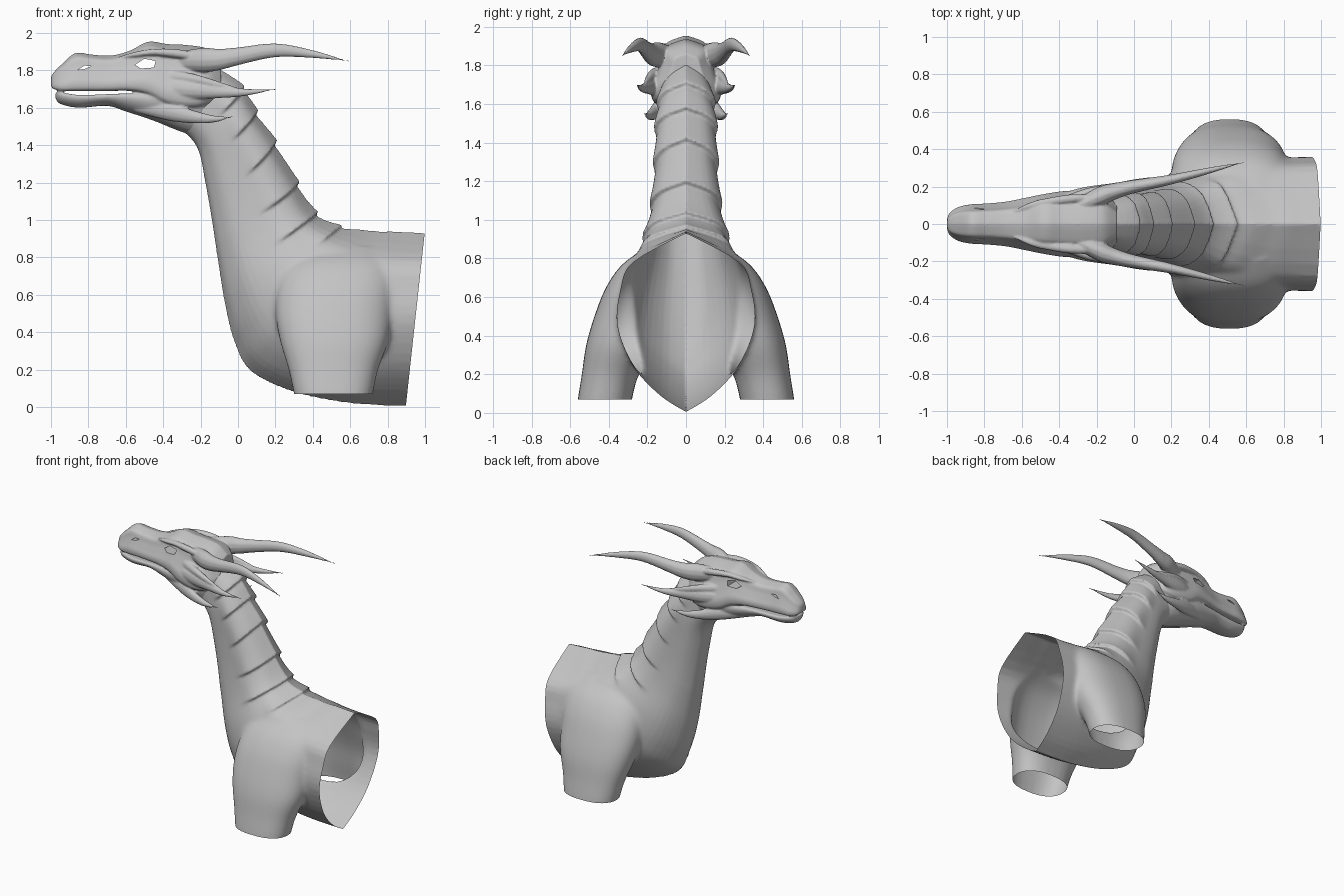
import bpy, bmesh, math
from mathutils import Vector

if "Cube" in bpy.data.objects:
    bpy.data.objects.remove(bpy.data.objects["Cube"])

grey = bpy.data.materials.new("stone grey")
grey.diffuse_color = (0.55, 0.55, 0.55, 1)
grey.use_nodes = True
grey.node_tree.nodes["Principled BSDF"].inputs["Base Color"].default_value = grey.diffuse_color


def clamp(v):
    return min(max(v, 0), 1)


def spline(pts, s):
    """Catmull-Rom interpolation of equal-length tuples at parameter s."""
    s = min(max(s, 0), len(pts) - 1)
    i = min(int(s), len(pts) - 2)
    f = s - i
    p1, p2 = pts[i], pts[i + 1]
    p0 = pts[i - 1] if i else p1
    p3 = pts[i + 2] if i + 2 < len(pts) else p2
    return [b + 0.5 * f * (c - a + f * (2 * a - 5 * b + 4 * c - d + f * (3 * (b - c) + d - a)))
            for a, b, c, d in zip(p0, p1, p2, p3)]


def samples(pts, per):
    return [spline(pts, k / per) for k in range((len(pts) - 1) * per + 1)]


def loft(name, rings):
    """Closed skin through a list of rings, capped at both ends."""
    bm = bmesh.new()
    rows = [[bm.verts.new(p) for p in r] for r in rings]
    n = len(rows[0])
    for a, b in zip(rows, rows[1:]):
        for j in range(n):
            k = (j + 1) % n
            bm.faces.new((a[j], a[k], b[k], b[j]))
    bm.faces.new(rows[0])
    bm.faces.new(rows[-1])
    bmesh.ops.recalc_face_normals(bm, faces=bm.faces)
    me = bpy.data.meshes.new(name)
    bm.to_mesh(me)
    bm.free()
    me.materials.append(grey)
    ob = bpy.data.objects.new(name, me)
    bpy.context.collection.objects.link(ob)
    return ob


def fuse(parts, name, voxel, weight, rounds):
    """Join solids into one skin and soften it by a weight rule."""
    bpy.ops.object.select_all(action='DESELECT')
    for p in parts:
        p.select_set(True)
    ob = parts[0]
    bpy.context.view_layer.objects.active = ob
    bpy.ops.object.join()
    ob.name = name
    m = ob.modifiers.new("skin", 'REMESH')
    m.mode, m.voxel_size = 'VOXEL', voxel
    bpy.ops.object.modifier_apply(modifier=m.name)
    group = ob.vertex_groups.new(name="soft")
    for v in ob.data.vertices:
        group.add([v.index], weight(v.co), 'REPLACE')
    m = ob.modifiers.new("soften", 'SMOOTH')
    m.factor, m.iterations, m.vertex_group = 0.5, rounds, "soft"
    bpy.ops.object.modifier_apply(modifier=m.name)
    return ob


def tube(name, path, side, n=12):
    """Tapering spike along x: points are (x, y, z, half width, half height)."""
    rings = []
    for x, y, z, ry, rz in samples(path, 5):
        ry, rz = max(ry, 0.004), max(rz, 0.004)
        rings.append([(x, side * (y + ry * math.cos(2 * math.pi * j / n)),
                       z + rz * math.sin(2 * math.pi * j / n)) for j in range(n)])
    return loft(name, rings)


# Neck and torso: rings from throat/belly point to back point (fx, fz, bx, bz, half width)
trunk = [(-.42, 1.56, -.14, 1.83, .11), (-.30, 1.48, .02, 1.70, .135),
         (-.215, 1.38, .09, 1.57, .15), (-.175, 1.2, .19, 1.41, .155),
         (-.14, 1.0, .31, 1.19, .17), (-.11, .8, .41, 1.03, .20),
         (-.07, .55, .54, .96, .26), (-.02, .35, .65, .95, .30),
         (.07, .19, .75, .94, .33), (.3, .08, .83, .94, .345),
         (.6, .02, .91, .935, .35), (.9, .005, 1.0, .93, .355)]
# half sections from throat to spine (along, across), with a ridge on the spine
neck_sec = [(-1, 0), (-.9, .45), (-.55, .85), (0, 1), (.45, .93), (.78, .62), (1, 0)]
torso_sec = [(-1, 0), (-.82, .37), (-.5, .76), (-.05, 1), (.35, .96), (.67, .78), (1, 0)]


def trunk_point(s, j, n):
    tf = 1 - abs(1 - 2 * j / n)              # 0 at the throat, 1 on the spine
    sweep = 0.7 * (1 - tf) * clamp((8 - s) / 3)
    fx, fz, bx, bz, w = spline(trunk, s + sweep)
    f, b = Vector((fx, 0, fz)), Vector((bx, 0, bz))
    m = clamp((s - 4) / 4)
    (u, v), (u2, v2) = spline(neck_sec, 6 * tf), spline(torso_sec, 6 * tf)
    u, v = u + (u2 - u) * m, v + (v2 - v) * m
    v *= 1 if 2 * j <= n else -1
    axis = (b - f).normalized()
    p = (f + b) / 2 + (b - f) / 2 * u
    p.y = w * v
    # overlapping back plates: saw-tooth lift on the spine side of the neck
    if s < 6:
        k = clamp((tf - (.48 if s < 5 else .68)) / .2)
        p += 0.027 * (s % 1) * k * k * (3 - 2 * k) * (axis * u + Vector((0, v, 0)))
    return p


N = 48
steps = [i + f for i in range(len(trunk) - 1) for f in (.02, .2, .4, .6, .8, .985)]
steps.append(len(trunk) - 1)
rings = [[trunk_point(s, j, N) for j in range(N)] for s in steps]
rings.append([p + Vector((.05, 0, 0)) for p in rings[-1]])
parts = [loft("torso", rings)]

# Shoulders and leg stumps (z, x centre, y centre, x radius, y radius)
leg = [(.01, .51, .425, .2, .138), (.07, .51, .42, .21, .14), (.2, .51, .392, .24, .148),
       (.35, .515, .34, .29, .178), (.5, .515, .28, .315, .195), (.65, .53, .22, .32, .195),
       (.77, .55, .16, .29, .17), (.86, .57, .1, .2, .1)]
for side in (-1, 1):
    rings = []
    for z, xc, yc, rx, ry in samples(leg, 4):
        ring = []
        for j in range(32):
            c, s = math.cos(math.pi * j / 16), math.sin(math.pi * j / 16)
            ring.append((xc + rx * math.copysign(abs(c) ** .8, c),
                         side * (yc + ry * math.copysign(abs(s) ** .9, s)), z))
        rings.append(ring)
    parts.append(loft("leg", rings))


# Blend shoulders into the torso, keeping plates and rims crisp
def shoulder(co):
    seam = clamp((co.z - .1) / .1) * clamp((.9 - co.z) / .1) * clamp((.9 - co.x) / .08)
    return max(.05, seam * clamp((abs(co.y) - .12) / .08) * clamp((co.x - .1) / .1))


body = fuse(parts, "neck_and_torso", .0095, shoulder, 45)

# Open the torso at the rear and the legs at the bottom
bm = bmesh.new()
bm.from_mesh(body.data)


def slice_off(faces, co, normal):
    geom = set(faces)
    for f in faces:
        geom.update(f.verts, f.edges)
    bmesh.ops.bisect_plane(bm, geom=list(geom), plane_co=co, plane_no=normal, clear_outer=True)


slice_off([f for f in bm.faces if f.calc_center_median().x > .8], (.998, 0, .93), (.92, 0, -.1))
for side in (-1, 1):
    slice_off([f for f in bm.faces if f.calc_center_median().z < .11
               and f.calc_center_median().y * side > .25], (0, 0, .07), (0, 0, -1))
bm.to_mesh(body.data)
bm.free()


def head_part(name, stations, half):
    """Loft along x; stations (x, top, bottom, half width), half = section fractions."""
    sec = samples(half, 3)
    rings = []
    for x, top, bot, w in samples(stations, 5):
        right = [(x, w * a, bot + (top - bot) * b) for a, b in sec]
        rings.append(right + [(x, -y, z) for x, y, z in right[-2:0:-1]])
    return loft(name, rings)


# Skull with upper jaw
skull = head_part("skull", [
    (-1.0, 1.765, 1.715, .025), (-.985, 1.79, 1.70, .06), (-.94, 1.835, 1.69, .09),
    (-.87, 1.893, 1.69, .105), (-.78, 1.885, 1.69, .11), (-.68, 1.88, 1.69, .12),
    (-.58, 1.905, 1.69, .14), (-.48, 1.954, 1.67, .16), (-.38, 1.942, 1.62, .175),
    (-.25, 1.934, 1.6, .18), (-.16, 1.915, 1.62, .165), (-.09, 1.86, 1.67, .10)],
    [(0, 1), (.3, .95), (.62, .86), (.74, .64), (.88, .42), (1, .22), (.92, .03), (.5, .0), (0, .02)])

# Lower jaw and throat
jaw = head_part("lower_jaw", [
    (-.975, 1.68, 1.65, .03), (-.95, 1.682, 1.62, .07), (-.85, 1.668, 1.6, .09),
    (-.7, 1.672, 1.61, .105), (-.6, 1.675, 1.58, .12), (-.45, 1.672, 1.53, .145),
    (-.3, 1.7, 1.47, .155), (-.2, 1.7, 1.45, .14), (-.1, 1.66, 1.5, .1)],
    [(0, .97), (.6, .98), (.93, 1), (1, .75), (.85, .4), (.5, .1), (0, 0)])

# Horns, cheek spikes, jaw spikes and brows, mirrored
spikes = {
    "horn": [(-.36, .07, 1.85, .03, .04), (-.2, .14, 1.855, .055, .065),
             (-.1, .175, 1.858, .045, .058), (0, .2, 1.875, .036, .048),
             (.2, .238, 1.907, .027, .037), (.4, .285, 1.887, .017, .021),
             (.595, .333, 1.848, 0, 0)],
    "cheek_spike": [(-.5, .08, 1.71, .04, .04), (-.3, .15, 1.70, .04, .055),
                    (-.1, .195, 1.685, .026, .034), (.05, .23, 1.683, .016, .018),
                    (.205, .256, 1.70, 0, 0)],
    "upper_cheek_spike": [(-.42, .1, 1.77, .03, .04), (-.25, .165, 1.755, .027, .03),
                          (-.1, .2, 1.722, .015, .018), (.02, .215, 1.7, 0, 0)],
    "jaw_spike": [(-.55, .07, 1.61, .03, .035), (-.37, .13, 1.58, .035, .05),
                  (-.23, .172, 1.55, .026, .034), (-.12, .195, 1.54, .016, .018),
                  (-.025, .216, 1.553, 0, 0)],
    "brow": [(-.64, .07, 1.868, .005, .005), (-.55, .1, 1.885, .018, .014),
             (-.45, .12, 1.897, .022, .018), (-.33, .135, 1.89, .024, .024),
             (-.2, .14, 1.87, .02, .02)],
}
parts = [skull, jaw]
for name, path in spikes.items():
    parts += [tube(name, path, side) for side in (-1, 1)]
head = fuse(parts, "head", .0065, lambda co: .7 if co.x < -.05 else .15, 8)

# Eye sockets and nostrils cut through the skull
for outline in ([(-.55, 1.83), (-.5, 1.862), (-.44, 1.85), (-.45, 1.815), (-.52, 1.81)],
                [(-.855, 1.803), (-.82, 1.826), (-.785, 1.822), (-.82, 1.808)]):
    cutter = loft("cutter", [[(x, y, z) for x, z in outline] for y in (-.3, .3)])
    m = head.modifiers.new("cut", 'BOOLEAN')
    m.operation, m.solver, m.object = 'DIFFERENCE', 'EXACT', cutter
    bpy.ops.object.modifier_apply(modifier=m.name)
    bpy.data.objects.remove(cutter)

# Smooth shading, one colour on both skins
for ob, angle in ((body, 70), (head, 60)):
    ob.data.materials.clear()
    ob.data.materials.append(grey)
    bpy.ops.object.select_all(action='DESELECT')
    ob.select_set(True)
    bpy.context.view_layer.objects.active = ob
    bpy.ops.object.shade_smooth_by_angle(angle=math.radians(angle))
